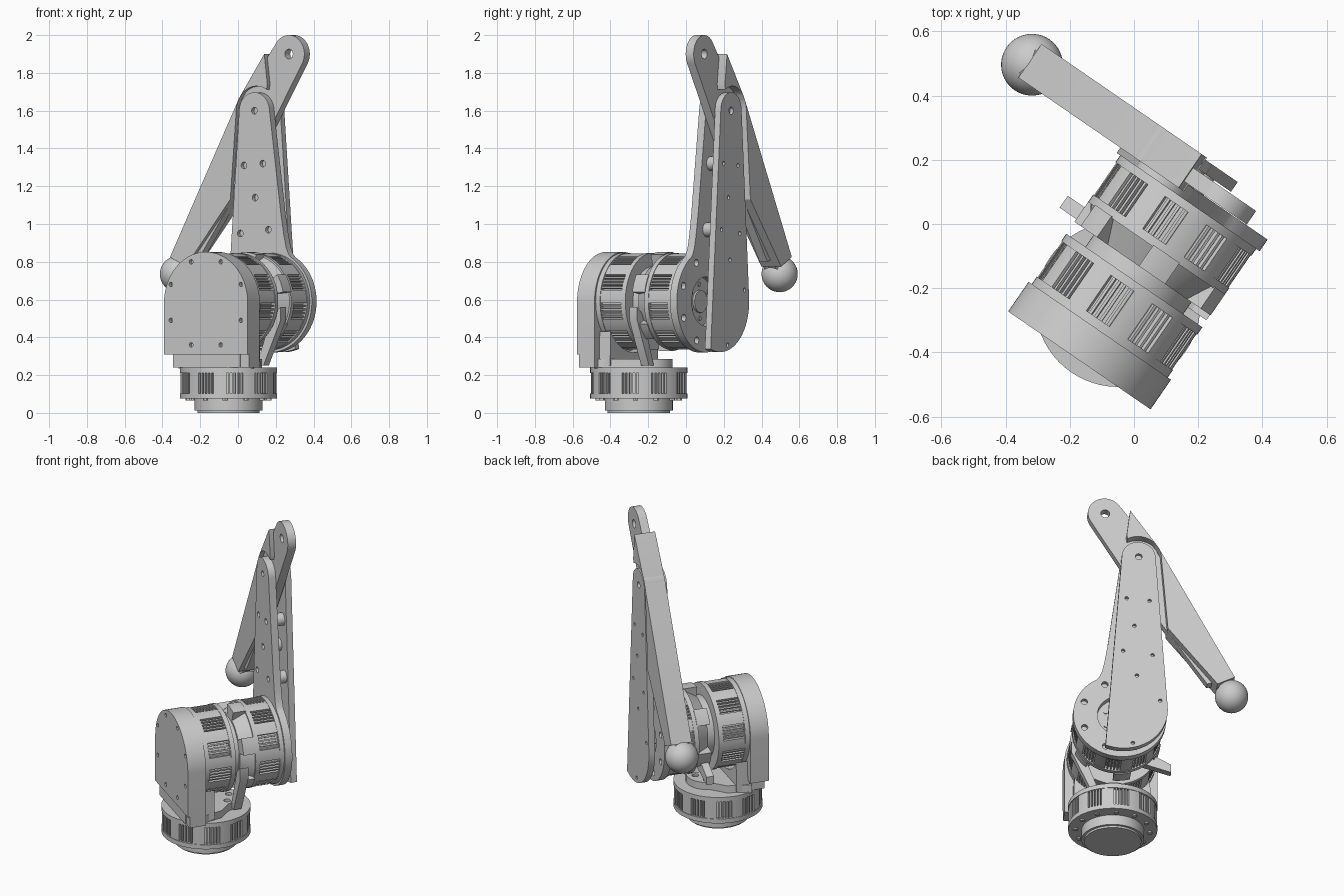
import bpy, bmesh, math
from mathutils import Matrix, Vector

cube = bpy.data.objects.get("Cube")
if cube:
    bpy.data.objects.remove(cube, do_unlink=True)

mat = bpy.data.materials.new("light_grey")
mat.use_nodes = True
GREY = (0.6, 0.6, 0.6, 1)
mat.diffuse_color = GREY
mat.node_tree.nodes["Principled BSDF"].inputs["Base Color"].default_value = GREY

# Leg frame: local x across the leg, local y along the motor axis
FRAME = Matrix.Translation((-0.05, -0.25, 0)) @ Matrix.Rotation(math.radians(-34.5), 4, 'Z')
HZ = 0.59            # height of the hip and knee motor axis
KNEE = (-0.10, 1.60)


def arc(c, r, a0, a1, n=24):
    return [(c[0] + r * math.cos(math.radians(a0 + (a1 - a0) * i / n)),
             c[1] + r * math.sin(math.radians(a0 + (a1 - a0) * i / n))) for i in range(n + 1)]


def circle(c, r, n=64):
    return arc(c, r, 0, 360, n)[:-1]


def rect(x0, y0, x1, y1):
    return [(x0, y0), (x1, y0), (x1, y1), (x0, y1)]


def add_prism(bm, pts, d0, d1, axis, pts2=None):
    """Loft the outline from depth d0 to d1; axis 'w' outlines are (x, z)."""
    def place(p, d):
        return Vector((p[0], d, p[1])) if axis == 'w' else Vector((p[0], p[1], d))
    a = [bm.verts.new(place(p, d0)) for p in pts]
    b = [bm.verts.new(place(p, d1)) for p in (pts2 or pts)]
    faces = [bm.faces.new(a), bm.faces.new(b[::-1])]
    for i in range(len(a)):
        j = (i + 1) % len(a)
        faces.append(bm.faces.new((a[i], b[i], b[j], a[j])))
    bmesh.ops.recalc_face_normals(bm, faces=faces)


def finish(name, bm):
    me = bpy.data.meshes.new(name)
    bm.to_mesh(me)
    bm.free()
    me.materials.append(mat)
    ob = bpy.data.objects.new(name, me)
    bpy.context.collection.objects.link(ob)
    ob.matrix_world = FRAME
    return ob


def solid(name, *prisms, axis='w'):
    bm = bmesh.new()
    for pts, d0, d1 in prisms:
        add_prism(bm, pts, d0, d1, axis)
    return finish(name, bm)


def cut(ob, *prisms, axis='w'):
    cutter = solid("cutter", *prisms, axis=axis)
    cutter.hide_render = True
    mod = ob.modifiers.new("cut", 'BOOLEAN')
    mod.operation, mod.object, mod.solver = 'DIFFERENCE', cutter, 'EXACT'
    bpy.context.view_layer.objects.active = ob
    bpy.ops.object.modifier_apply(modifier=mod.name)
    bpy.data.objects.remove(cutter, do_unlink=True)


def holes(spots, r, d0, d1):
    return [(circle(p, r, 16), d0, d1) for p in spots]


def motor(name, c, d0, d1, axis, r=0.257):
    """Drum with two rims, smooth pads and groups of cooling fins between."""
    parts = [(circle(c, r - 0.024), d0, d1),
             (circle(c, r), d0, d0 + 0.028), (circle(c, r), d1 - 0.028, d1)]
    m0, m1 = d0 + 0.02, d1 - 0.02
    for k in range(10):
        a = 36 * k + 6
        parts.append((arc(c, r - 0.003, a - 8, a + 8, 4) + arc(c, r - 0.03, a + 8, a - 8, 4), m0, m1))
        for f in range(4):
            b = a + 11.2 + 4.5 * f
            parts.append((arc(c, r - 0.006, b - 1, b + 1, 1) + arc(c, r - 0.03, b + 1, b - 1, 1), m0, m1))
    return solid(name, *parts, axis=axis)


# Base motor and its mounting foot
motor("base_motor", (0, 0), 0.075, 0.24, 'z')
foot_disc = solid("base_mount", (circle((0, 0), 0.18), 0.012, 0.08),
                  (circle((0, 0), 0.165), 0, 0.02), axis='z')
bolt_ring = [(0.215 * math.cos(i * math.pi / 6), 0.215 * math.sin(i * math.pi / 6)) for i in range(12)]
solid("base_bolts", *[(circle(p, 0.014, 12), 0.066, 0.08) for p in bolt_ring], axis='z')

# Hip bracket: arched front plate, lower lip, floor plate and saddle
front = solid("hip_front_plate",
              (arc((0, HZ - 0.007), 0.269, 0, 180, 40) + [(-0.269, 0.31), (0.269, 0.31)], -0.212, -0.1))
spots = [(sx * x, z) for sx in (-1, 1) for x, z in ((0.095, 0.80), (0.225, 0.68), (0.225, 0.49), (0.095, 0.36))]
cut(front, *holes(spots, 0.012, -0.23, -0.19))
solid("hip_bracket_lip", (rect(-0.215, 0.24, 0.215, 0.32), -0.205, -0.1),
      (rect(0.2, 0.24, 0.269, 0.32), -0.2, -0.1))
floor = solid("hip_floor_plate", ([(-0.24, -0.12), (0.24, -0.12), (0.2, 0.02)]
              + arc((0, 0.06), 0.13, 15, 165, 16) + [(-0.2, 0.02)], 0.235, 0.285), axis='z')
cut(floor, *[(circle((x, y), 0.02, 16), 0.27, 0.3) for x, y in ((0, 0.14), (-0.08, 0.1), (0.08, 0.1))], axis='z')
solid("hip_saddle", ([(-0.225, 0.25), (0.225, 0.25)] + arc((0, HZ), 0.27, -36, -144, 24), -0.11, -0.03))

# Hip and knee motors with the coupling between them
motor("hip_motor", (0, HZ), -0.1, 0.09, 'w')
motor("knee_motor", (0, HZ), 0.21, 0.388, 'w')
bm = bmesh.new()
add_prism(bm, circle((0, HZ), 0.185), 0.085, 0.145, 'w')
add_prism(bm, circle((0, HZ), 0.2), 0.135, 0.215, 'w', circle((0, HZ), 0.25))
for k in range(6):
    a = 60 * k + 22
    add_prism(bm, arc((0, HZ), 0.262, a - 11, a + 11, 4) + arc((0, HZ), 0.15, a + 11, a - 11, 4), 0.135, 0.215, 'w')
finish("motor_coupling", bm)
solid("coupling_stops",
      ([(0.10, 0.25), (0.145, 0.25), (0.255, 0.49), (0.255, 0.56), (0.2, 0.52)], 0.115, 0.165),
      ([(-0.32, 0.37), (-0.32, 0.42), (-0.21, 0.48), (-0.15, 0.42)], 0.145, 0.19))

# Thigh: inner plate with round motor flange, outer plate, spacers
top_arc = arc(KNEE, 0.097, 176, 4)
inner = solid("thigh_inner_plate", (arc((0, HZ), 0.27, 60, -184, 56) + top_arc
              + [(0.07, 1.06), (0.09, 0.94), (0.105, 0.875), (0.12, 0.84)], 0.386, 0.43))
spacers = [(-0.167, 1.31), (-0.046, 1.32), (-0.095, 1.14), (-0.19, 0.95), (-0.01, 0.97)]
flange = [(0.222 * math.cos(math.radians(a)), HZ + 0.222 * math.sin(math.radians(a))) for a in range(22, 382, 45)]
cut(inner, (circle((0, HZ), 0.13), 0.37, 0.45), *holes(flange, 0.019, 0.405, 0.45),
    *holes(spacers + [KNEE], 0.018, 0.37, 0.41))
solid("knee_motor_hub", (circle((0, HZ), 0.06, 40), 0.38, 0.4),
      *[(circle((0.09 * math.cos(k), HZ + 0.09 * math.sin(k)), 0.012, 12), 0.38, 0.394)
        for k in (0.5, 1.55, 2.6, 3.64, 4.69, 5.74)])
outer = solid("thigh_outer_plate", (arc((0, HZ), 0.268, -70, -184, 32) + top_arc, 0.488, 0.525))
outer_holes = [(-0.03, 1.32), (-0.163, 1.31), (-0.075, 1.14), (-0.01, 0.97), (-0.18, 0.95),
               (-0.09, 0.81), (-0.225, 0.65), (-0.066, 0.36)]
cut(outer, *holes(outer_holes, 0.011, 0.505, 0.54), *holes([KNEE], 0.02, 0.505, 0.54))
solid("thigh_spacers", *[(circle(p, 0.038, 32), 0.425, 0.492) for p in spacers])

# Shank: thin lever through the knee, thick beam below it
TOP = (0.09, 1.90)
lever = solid("shank_lever", (arc(TOP, 0.1, 140, -32, 24)
              + [(-0.01, 1.54), (-0.19, 1.25), (-0.50, 0.80), (-0.62, 0.84), (-0.205, 1.67)], 0.432, 0.483))
cut(lever, *holes([TOP], 0.026, 0.4, 0.5))
solid("shank_beam", ([(-0.05, 1.90), (-0.03, 1.74)] + arc(KNEE, 0.13, 60, 182, 16)
      + [(-0.268, 1.13), (-0.555, 0.775), (-0.655, 0.825), (-0.60, 0.93), (-0.215, 1.66)], 0.406, 0.533))

# Ball foot with a slot that takes the end of the beam
bm = bmesh.new()
bmesh.ops.create_uvsphere(bm, u_segments=48, v_segments=24, radius=0.096,
                          matrix=Matrix.Translation((-0.643, 0.463, 0.735)))
ball = finish("ball_foot", bm)
cut(ball, ([(-0.70, 0.76), (-0.60, 0.70), (-0.52, 0.82), (-0.62, 0.88)], 0.42, 0.506))
solid("ball_neck", ([(-0.672, 0.735), (-0.612, 0.70), (-0.55, 0.80), (-0.62, 0.84)], 0.44, 0.486))

# Smooth round surfaces, keep machined edges sharp
bpy.ops.object.select_all(action='DESELECT')
for ob in bpy.context.collection.objects:
    if ob.type == 'MESH':
        ob.select_set(True)
        bpy.context.view_layer.objects.active = ob
bpy.ops.object.shade_smooth_by_angle(angle=math.radians(30))
